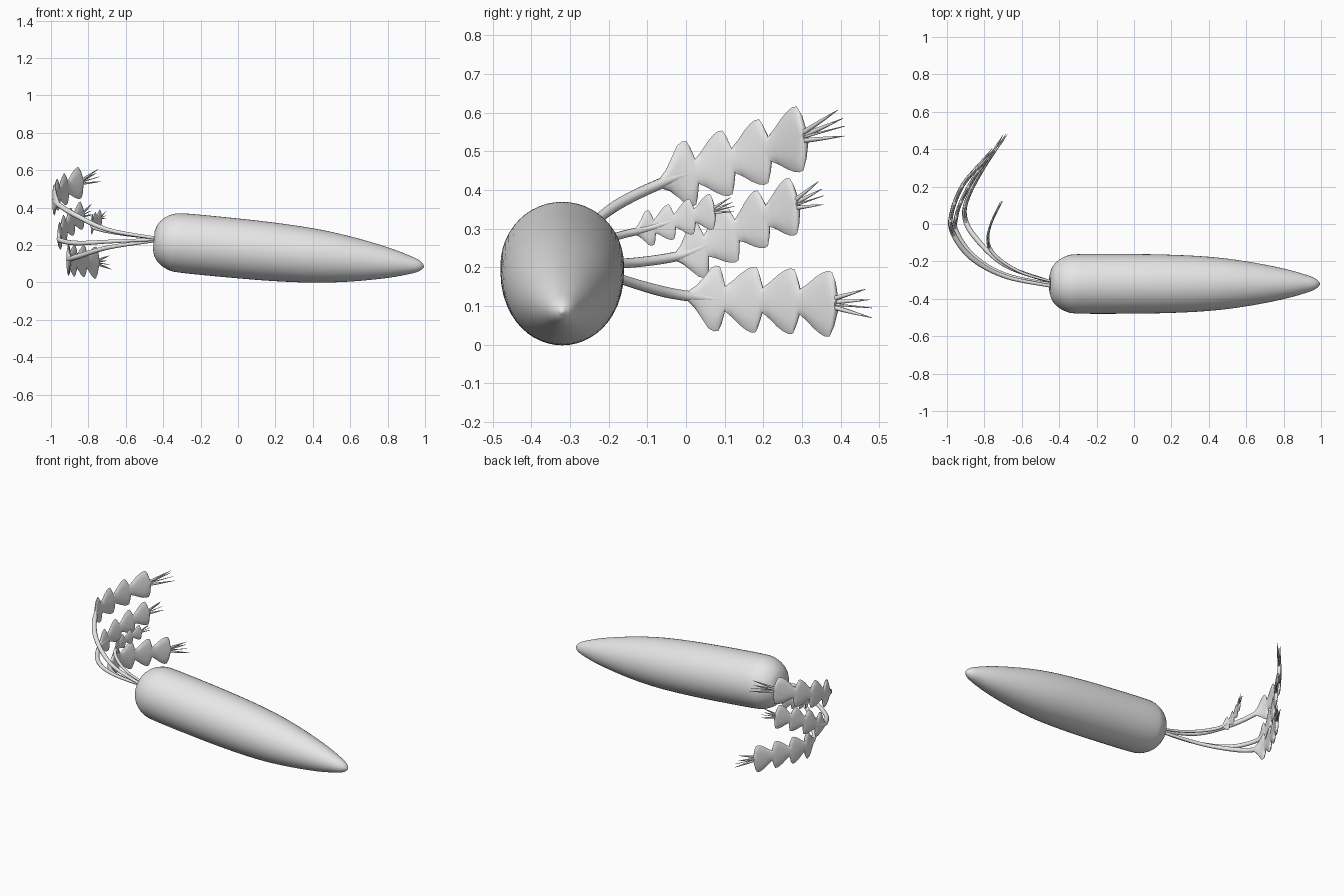
import bpy, bmesh, math
from mathutils import Vector

cube = bpy.data.objects.get("Cube")
if cube:
    bpy.data.objects.remove(cube, do_unlink=True)

grey = bpy.data.materials.new("plain_grey")
grey.use_nodes = True
grey.diffuse_color = (0.8, 0.8, 0.8, 1)
grey.node_tree.nodes["Principled BSDF"].inputs["Base Color"].default_value = (0.8, 0.8, 0.8, 1)


def smooth_path(points, steps=10):
    """Catmull-Rom curve through the points."""
    p = [Vector(q) for q in points]
    p = [2 * p[0] - p[1]] + p + [2 * p[-1] - p[-2]]
    out = []
    for a, b, c, d in zip(p, p[1:], p[2:], p[3:]):
        for i in range(steps):
            t = i / steps
            out.append(0.5 * (2 * b + (c - a) * t + (2 * a - 5 * b + 4 * c - d) * t ** 2
                              + (3 * b - a - 3 * c + d) * t ** 3))
    return out + [p[-2]]


def loft(name, rings, angle=60):
    """Skin a list of closed rings, capping both ends."""
    bm = bmesh.new()
    rows = [[bm.verts.new(v) for v in ring] for ring in rings]
    n = len(rows[0])
    for a, b in zip(rows, rows[1:]):
        for i in range(n):
            j = (i + 1) % n
            bm.faces.new((a[i], a[j], b[j], b[i]))
    bm.faces.new(rows[0])
    bm.faces.new(rows[-1])
    bmesh.ops.recalc_face_normals(bm, faces=bm.faces)
    mesh = bpy.data.meshes.new(name)
    bm.to_mesh(mesh)
    bm.free()
    mesh.materials.append(grey)
    obj = bpy.data.objects.new(name, mesh)
    bpy.context.collection.objects.link(obj)
    bpy.ops.object.select_all(action='DESELECT')
    obj.select_set(True)
    bpy.context.view_layer.objects.active = obj
    bpy.ops.object.shade_smooth_by_angle(angle=math.radians(angle))
    return obj


def tube(name, path, radii, sides=10):
    """Round tube with a radius for each point of the path."""
    rings = []
    for i, p in enumerate(path):
        d = (path[min(i + 1, len(path) - 1)] - path[max(i - 1, 0)]).normalized()
        u = d.cross(Vector((0, 0, 1))).normalized()
        v = u.cross(d)
        rings.append([p + radii[i] * (math.cos(a) * u + math.sin(a) * v)
                      for a in (math.tau * k / sides for k in range(sides))])
    return loft(name, rings)


def at_y(path, y):
    """Point and direction where the path reaches a given y."""
    for a, b in zip(path, path[1:]):
        if b.y >= y:
            break
    return a.lerp(b, (y - a.y) / (b.y - a.y)), (b - a).normalized()


# Root: a profile of (distance, radius) turned round a sloping axis
profile = smooth_path([(0, 0.05, 0), (0.014, 0.09, 0), (0.045, 0.125, 0), (0.09, 0.149, 0),
                       (0.14, 0.158, 0), (0.3, 0.16, 0), (0.6, 0.157, 0), (0.85, 0.145, 0),
                       (1.05, 0.121, 0), (1.25, 0.083, 0), (1.38, 0.047, 0),
                       (1.43, 0.026, 0), (1.452, 0.003, 0)], 5)
start, end = Vector((-0.45, -0.32, 0.225)), Vector((0.995, -0.32, 0.085))
axis = (end - start).normalized()
tube("root", [start + axis * q.x for q in profile], [q.y for q in profile], 48)

# One blade lobe: (position along the lobe, share of half width)
LOBE = [(0, 0.38), (0.2, 0.56), (0.4, 0.78), (0.58, 0.93), (0.72, 1), (0.84, 0.98), (0.92, 0.75)]
LOBES = 4


def blade(name, path, y0, y1, half):
    """Flat upright blade with saw-tooth lobes and a lens section."""
    outline = [(0, 0.12)]
    for n in range(LOBES):
        for s, w in LOBE:
            if n == 0:
                w *= min(1, 0.4 + s)
            outline.append(((n + s + 0.05) / (LOBES + 0.05), w))
    outline.append((1, 0.2))
    rings = []
    for s, w in outline:
        p, d = at_y(path, y0 + (y1 - y0) * s)
        up = Vector((0, 0, 1))
        up = (up - 0.6 * up.dot(d) * d).normalized()
        side = d.cross(up).normalized()
        ring = []
        for k in range(12):
            a = math.tau * k / 12
            ring.append(p + up * math.cos(a) * w * half + side * math.sin(a) * half * 0.13)
        rings.append(ring)
    loft(name, rings, 50)


def frond(name, points, y0, y1, half, stem):
    path = smooth_path(points)
    # Stem swells towards the blade, then thins into its midrib
    radii = []
    for i, p in enumerate(path):
        grow = 0.6 + 0.4 * min(1, i / 20)
        fade = min(1, max(0, (p.y - y0) / (path[-1].y - y0)))
        radii.append(stem * grow * (1 - 0.93 * fade))
    tube(name + "_stem", path, radii)
    blade(name + "_blade", path, y0, y1, half)
    # Thin bristles fanning from the blade end
    base, d = at_y(path, y0 + (y1 - y0) * 0.88)
    tip = path[-1]
    for n, (rise, out, reach) in enumerate([(-0.3, 0.1, 1), (0.25, -0.15, 0.97), (0.55, 0.12, 0.88)]):
        goal = base.lerp(tip, reach) + Vector((out, 0, rise)) * half
        line = [base.lerp(goal, t / 4) for t in range(5)]
        tube(f"{name}_bristle_{n + 1}", line,
             [half * 0.09 * (1 - 0.9 * (t / 4) ** 2) for t in range(5)], 6)


# Fronds: stem path, blade start and end in y, blade half width, stem radius
frond("top_frond", [(-0.43, -0.335, 0.235), (-0.69, -0.28, 0.28), (-0.87, -0.18, 0.36),
                    (-0.97, -0.045, 0.425), (-0.975, 0.06, 0.457), (-0.92, 0.2, 0.5),
                    (-0.84, 0.3, 0.535), (-0.74, 0.41, 0.565)], -0.07, 0.31, 0.085, 0.014)
frond("middle_frond", [(-0.43, -0.325, 0.23), (-0.69, -0.27, 0.218), (-0.86, -0.17, 0.21),
                       (-0.95, -0.04, 0.225), (-0.95, 0.04, 0.25), (-0.92, 0.13, 0.295),
                       (-0.86, 0.24, 0.345), (-0.78, 0.355, 0.385)], -0.03, 0.29, 0.075, 0.013)
frond("small_frond", [(-0.43, -0.31, 0.235), (-0.6, -0.26, 0.255), (-0.73, -0.18, 0.28),
                      (-0.78, -0.1, 0.3), (-0.765, 0, 0.328), (-0.705, 0.125, 0.358)],
      -0.135, 0.075, 0.046, 0.01)
frond("lower_frond", [(-0.43, -0.315, 0.225), (-0.69, -0.22, 0.187), (-0.85, -0.07, 0.14),
                      (-0.905, 0.04, 0.122), (-0.885, 0.15, 0.117), (-0.8, 0.31, 0.11),
                      (-0.685, 0.48, 0.095)], 0, 0.39, 0.085, 0.014)
